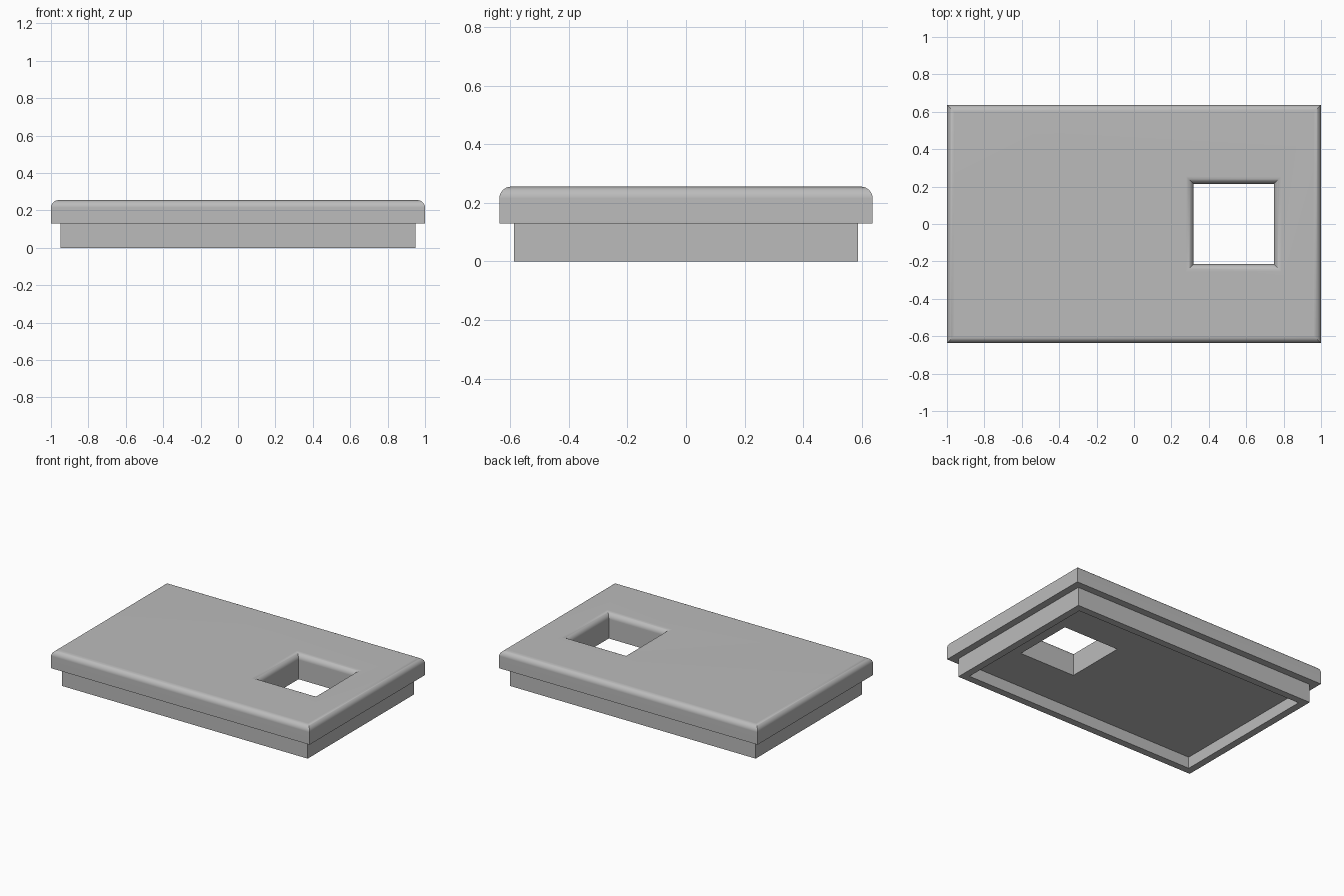
import bpy
import bmesh
from math import sin, cos, pi, radians

if "Cube" in bpy.data.objects:
    bpy.data.objects.remove(bpy.data.objects["Cube"], do_unlink=True)

grey = bpy.data.materials.new("light grey")
grey.use_nodes = True
colour = (0.5, 0.5, 0.5, 1)
grey.diffuse_color = colour
grey.node_tree.nodes["Principled BSDF"].inputs["Base Color"].default_value = colour

# Main dimensions
TOP, SHELF, CEILING = 0.255, 0.13, 0.08
HALF_X, HALF_Y = 1.0, 0.637
LIP_INSET, LIP_WALL = 0.05, 0.05
HOLE_X, HOLE_HALF = 0.533, 0.215
RADIUS, STEPS = 0.04, 8

bm = bmesh.new()


def ring(cx, hx, hy, z):
    """Rectangular loop of four vertices at height z."""
    return [bm.verts.new((cx + sx * hx, sy * hy, z))
            for sx, sy in ((-1, -1), (1, -1), (1, 1), (-1, 1))]


def hole(grow, z):
    return ring(HOLE_X, HOLE_HALF + grow, HOLE_HALF + grow, z)


def outer(inset, z):
    return ring(0, HALF_X - inset, HALF_Y - inset, z)


angles = [i * pi / 2 / STEPS for i in range(STEPS + 1)]

# Window wall, then its rounded upper rim
rings = [hole(0, CEILING)]
rings += [hole(RADIUS * (1 - cos(a)), TOP - RADIUS * (1 - sin(a))) for a in angles]
# Rounded outer rim of the plate
rings += [outer(RADIUS * (1 - sin(a)), TOP - RADIUS * (1 - cos(a))) for a in angles]
# Underside shelf, locating lip and recessed ceiling
inner = LIP_INSET + LIP_WALL
rings += [outer(0, SHELF), outer(LIP_INSET, SHELF), outer(LIP_INSET, 0),
          outer(inner, 0), outer(inner, CEILING)]

# Join each loop to the next, and the last to the first
for a, b in zip(rings, rings[1:] + rings[:1]):
    for i in range(4):
        j = (i + 1) % 4
        bm.faces.new((a[i], a[j], b[j], b[i]))
bmesh.ops.recalc_face_normals(bm, faces=bm.faces)

mesh = bpy.data.meshes.new("cover_plate")
bm.to_mesh(mesh)
bm.free()
mesh.materials.append(grey)
plate = bpy.data.objects.new("cover_plate", mesh)
bpy.context.collection.objects.link(plate)

# Smooth rims with crisp flat faces
bpy.ops.object.select_all(action='DESELECT')
plate.select_set(True)
bpy.context.view_layer.objects.active = plate
bpy.ops.object.shade_smooth_by_angle(angle=radians(30))
weighted = plate.modifiers.new("flat face normals", 'WEIGHTED_NORMAL')
weighted.keep_sharp = True
